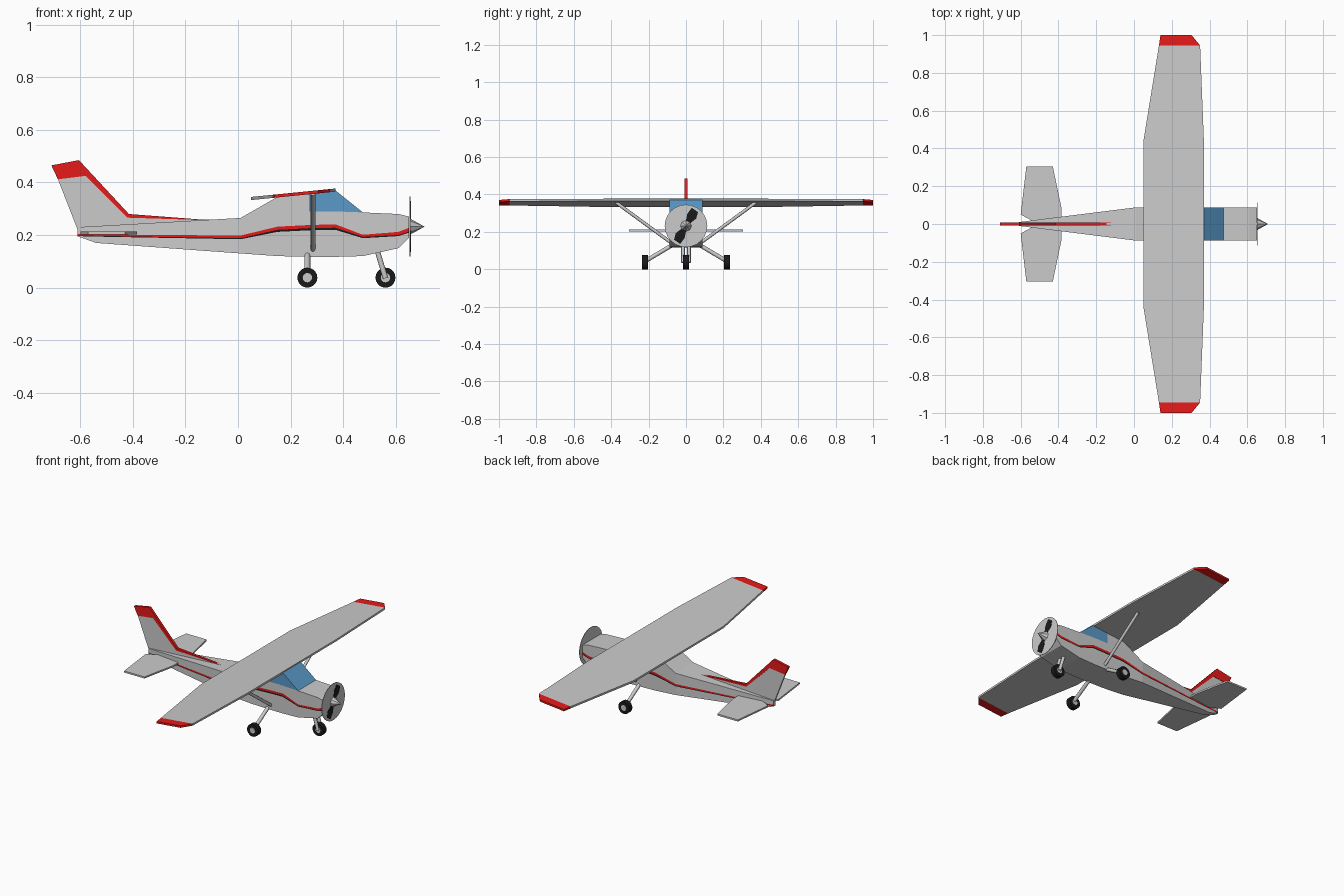
import bpy, bmesh, math
from mathutils import Vector

if "Cube" in bpy.data.objects:
    bpy.data.objects.remove(bpy.data.objects["Cube"])


def material(name, color):
    m = bpy.data.materials.new(name)
    m.diffuse_color = (*color, 1)
    m.use_nodes = True
    m.node_tree.nodes["Principled BSDF"].inputs["Base Color"].default_value = m.diffuse_color
    return m


RED = material("red", (0.8, 0.01, 0.01))
BLACK = material("black", (0.01, 0.01, 0.01))
BLUE = material("glass_blue", (0.1, 0.32, 0.58))


def finish(bm, name, mats=()):
    bmesh.ops.remove_doubles(bm, verts=bm.verts, dist=1e-5)
    bmesh.ops.recalc_face_normals(bm, faces=bm.faces)
    mesh = bpy.data.meshes.new(name)
    bm.to_mesh(mesh)
    bm.free()
    for m in mats:
        mesh.materials.append(m)
    ob = bpy.data.objects.new(name, mesh)
    bpy.context.collection.objects.link(ob)
    return ob


def prism(name, pts, offset, mat=None):
    """Flat outline pushed along an offset."""
    bm = bmesh.new()
    face = bm.faces.new([bm.verts.new(p) for p in pts])
    new = bmesh.ops.extrude_face_region(bm, geom=[face])["geom"]
    bmesh.ops.translate(bm, vec=offset, verts=[v for v in new if isinstance(v, bmesh.types.BMVert)])
    return finish(bm, name, [mat] if mat else [])


def rod(name, a, b, r, mat=None, sides=8, r2=None, smooth=True):
    """Cylinder or cone between two points."""
    a, b = Vector(a), Vector(b)
    bpy.ops.mesh.primitive_cone_add(vertices=sides, radius1=r, radius2=r if r2 is None else r2,
                                    depth=(b - a).length, location=(a + b) / 2,
                                    rotation=(b - a).to_track_quat("Z", "Y").to_euler())
    ob = bpy.context.object
    ob.name = name
    if mat:
        ob.data.materials.append(mat)
    if smooth:
        bpy.ops.object.shade_smooth_by_angle(angle=math.radians(50))
    return ob


# Fuselage stations: x, half width, then heights of
# belly, black stripe, red stripe, stripe top, window sill, roof
stations = [
    (-.61, .010, .195, .196, .199, .205, .220, .230),
    (-.54, .019, .170, .194, .197, .202, .220, .234),
    (.01, .088, .130, .184, .188, .198, .230, .265),
    (.15, .088, .120, .212, .220, .232, .290, .345),
    (.27, .088, .117, .218, .226, .238, .290, .360),
    (.37, .088, .117, .220, .228, .241, .290, .370),
    (.475, .088, .120, .188, .193, .201, .286, .286),
    (.61, .088, .150, .196, .200, .212, .280, .280),
    (.65, .088, .190, .209, .213, .227, .270, .270)]
bm = bmesh.new()
rings = []
for x, w, *zs in stations:
    rings.append([bm.verts.new((x, -w, z)) for z in zs] + [bm.verts.new((x, w, z)) for z in reversed(zs)])
BANDS = {1: 2, 9: 2, 2: 1, 8: 1}
for i, (a, b) in enumerate(zip(rings, rings[1:])):
    for k in range(12):
        n = (k + 1) % 12
        f = bm.faces.new((a[k], b[k], b[n], a[n]))
        f.material_index = BANDS.get(k, 0)
        if (k in (4, 6) and i in (4, 5)) or (k == 5 and i == 5):
            f.material_index = 3
bm.faces.new(rings[0])
bm.faces.new(rings[-1])
bmesh.ops.dissolve_degenerate(bm, dist=1e-5, edges=bm.edges)
GREY = material("grey", (0.8, 0.8, 0.8))
finish(bm, "fuselage", [GREY, RED, BLACK, BLUE])


# Wing, slightly tilted nose-up, with red tips
def wing_pt(x, y):
    return (x, y, .333 + (x - .05) * .1)


half = [(.37, .44), (.35, .945), (.132, .945), (.05, .44)]
outline = half + [(x, -y) for x, y in reversed(half)]
prism("wing", [wing_pt(*p) for p in outline], (0, 0, .012))

# Fin with red tip and leading edge
def fin_pts(pts, t):
    return [(x, -t, z) for x, z in pts]


prism("tail_fin", fin_pts([(-.685, .412), (-.58, .425), (-.42, .268), (-.1, .258),
                           (-.1, .25), (-.61, .22)], .006), (0, .012, 0))
prism("fin_trim", fin_pts([(-.71, .465), (-.685, .412), (-.58, .425), (-.42, .266),
                           (-.1, .256), (-.415, .28), (-.605, .485)], .008), (0, .016, 0), RED)

# Main and nose wheels share one builder
def wheel(name, x, y):
    rod(name + "_tyre", (x, y - .015, .038), (x, y + .015, .038), .038, BLACK, 20)
    rod(name + "_hub", (x, y - .017, .038), (x, y + .017, .038), .018, None, 12)


# Mirrored parts
for s, side in ((1, "left"), (-1, "right")):
    prism(side + "_wing_tip", [wing_pt(x, y * s) for x, y in
                               ((.35, .945), (.305, 1), (.14, 1), (.132, .945))], (0, 0, .012), RED)
    prism(side + "_stabilizer", [(x, y * s, .203) for x, y in
                                 ((-.57, .305), (-.43, .305), (-.385, .09), (-.385, .02),
                                  (-.535, .015), (-.6, .05))], (0, 0, .01))
    rod(side + "_wing_strut", (.285, .08 * s, .142), (.285, .375 * s, .358), .009)
    rod(side + "_gear_leg", (.264, .075 * s, .128), (.264, .215 * s, .045), .011)
    wheel(side + "_wheel", .264, .219 * s)
    rod(side + "_nose_fork", (.53, .016 * s, .14), (.561, .016 * s, .036), .010)
wheel("nose_wheel", .561, 0)

# Propeller disc, painted blades and spinner
HUB_Z = .232
rod("propeller_disc", (.653, 0, HUB_Z), (.656, 0, HUB_Z), .114, None, 24)
blade = [(.02, -.012), (.06, -.030), (.095, -.022), (.1, .018), (.06, .024), (.02, .012)]
for i in range(2):
    a = math.radians(62 + 180 * i)
    c, s = math.cos(a), math.sin(a)
    prism(f"blade_{i + 1}", [(.656, r * c - t * s, HUB_Z + r * s + t * c) for r, t in blade],
          (.0015, 0, 0), BLACK)
rod("spinner", (.652, 0, HUB_Z), (.71, 0, HUB_Z), .032, None, 8, 0, False)
